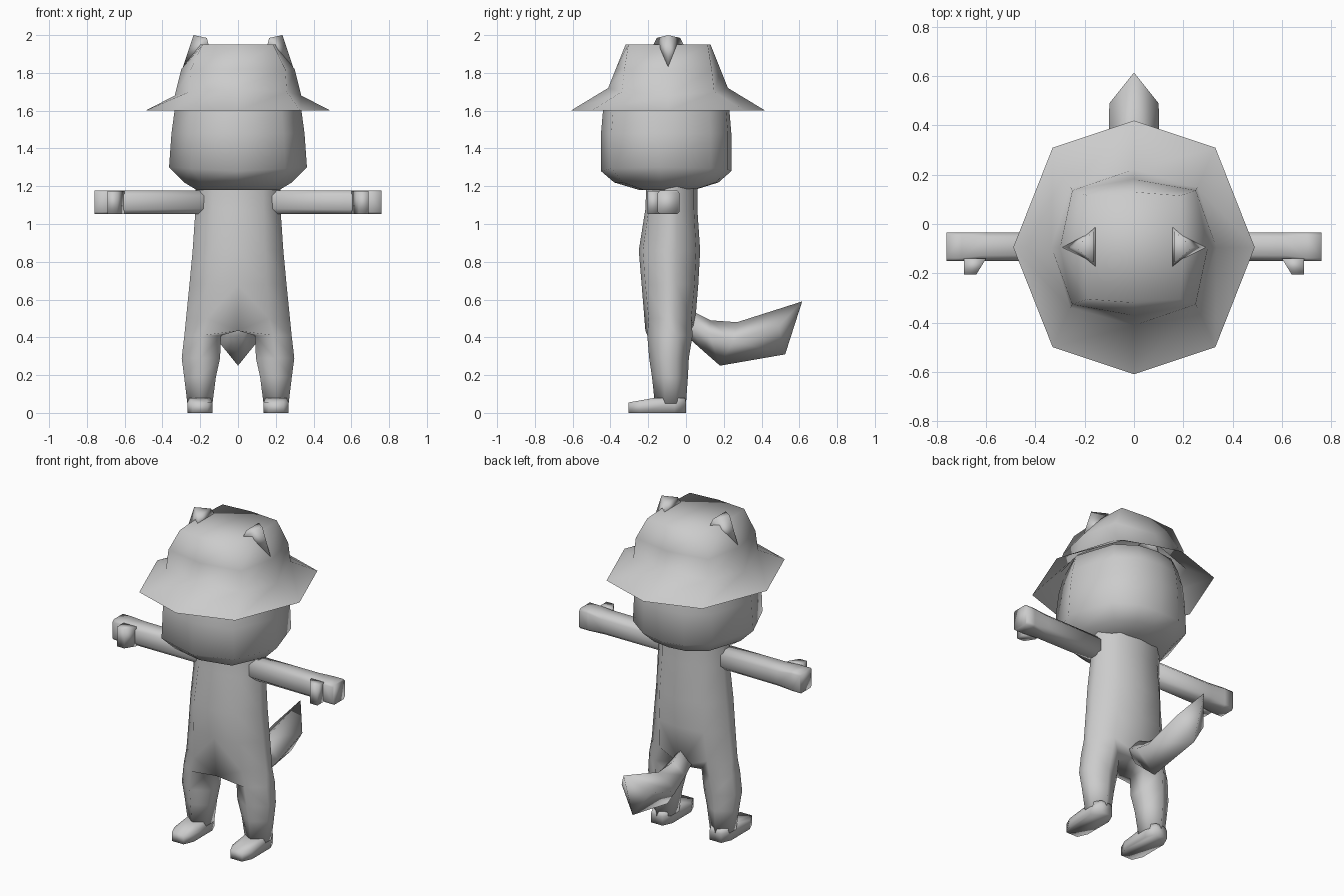
import bpy, bmesh, math

if "Cube" in bpy.data.objects:
    bpy.data.objects.remove(bpy.data.objects["Cube"])

grey = bpy.data.materials.new("plain grey")
grey.diffuse_color = (0.6, 0.6, 0.6, 1)
grey.use_nodes = True
grey.node_tree.nodes["Principled BSDF"].inputs["Base Color"].default_value = grey.diffuse_color


def finish(name, bm):
    bmesh.ops.recalc_face_normals(bm, faces=bm.faces)
    me = bpy.data.meshes.new(name)
    bm.to_mesh(me)
    bm.free()
    me.materials.append(grey)
    for p in me.polygons:
        p.use_smooth = True
    ob = bpy.data.objects.new(name, me)
    bpy.context.collection.objects.link(ob)
    return ob


def skin(bm, rings, cap_start=True, cap_end=True, closed=True):
    """Skin a list of equal-length point rings."""
    vs = [[bm.verts.new(p) for p in r] for r in rings]
    n = len(vs[0])
    for a, b in zip(vs, vs[1:]):
        for i in range(n if closed else n - 1):
            j = (i + 1) % n
            bm.faces.new((a[i], a[j], b[j], b[i]))
    if cap_start:
        bm.faces.new(vs[0])
    if cap_end:
        bm.faces.new(vs[-1])


def loft(name, rings, **kw):
    bm = bmesh.new()
    skin(bm, rings, **kw)
    return finish(name, bm)


def hull(name, pts):
    bm = bmesh.new()
    for p in pts:
        bm.verts.new(p)
    bmesh.ops.convex_hull(bm, input=bm.verts)
    return finish(name, bm)


def box_ring(x0, x1, y0, y1, z, c=0.3):
    """Rectangle with cut corners, as eight points."""
    cx, cy, hx, hy = (x0 + x1) / 2, (y0 + y1) / 2, (x1 - x0) / 2, (y1 - y0) / 2
    k = 1 - c
    unit = [(-k, -1), (k, -1), (1, -k), (1, k), (k, 1), (-k, 1), (-1, k), (-1, -k)]
    return [(cx + u * hx, cy + v * hy, z) for u, v in unit]


# Hat: eight-sided brim, crown turning squarer toward its flat top
hat = [[(x, y, 1.60) for x, y in ((0.49, -0.095), (0.33, 0.31), (0, 0.42), (-0.33, 0.31),
                                  (-0.49, -0.095), (-0.33, -0.50), (0, -0.61), (0.33, -0.50))]]
for rx, ry, z, dz, diag in ((0.335, 0.317, 1.68, 0.04, 1.09), (0.30, 0.277, 1.82, 0, 1.18),
                            (0.20, 0.225, 1.95, 0, 1.32)):
    ring = []
    for i in range(8):
        a = i * math.pi / 4
        s, c = math.sin(a), math.cos(a)
        k = diag if i % 2 else 1
        ring.append((rx * c * k, -0.095 + ry * s * k, z + dz * s * s))
    hat.append(ring)
loft("hat", hat, cap_start=False)

# Head: wide jaw narrowing up into the hat
half = [(0, -0.45), (0.25, -0.395), (0.365, -0.14), (0.275, 0.13), (0.14, 0.222), (0, 0.24)]
outline = half + [(-x, y) for x, y in half[-2:0:-1]]
head = []
for sx, sy, z, tilt in ((0.60, 0.42, 1.18, 0), (0.78, 0.80, 1.22, 0), (1, 1, 1.30, 0.02),
                        (0.965, 1, 1.48, 0), (0.92, 0.97, 1.60, 0), (0.86, 0.88, 1.70, 0)):
    head.append([(x * sx, -0.10 + (y + 0.10) * sy,
                  z + tilt * (abs(x) / 0.365) - tilt) for x, y in outline])
loft("head", head)


# Body: each half is an open torso strip that closes into a leg
def torso_strip(w, y0, y1, z, dip=0.0):
    c, h = (y0 + y1) / 2, (y1 - y0) / 2
    return [(0, y0, z - dip), (0.6 * w, c - 0.87 * h, z), (w, c - 0.22 * h, z),
            (w, c + 0.22 * h, z), (0.6 * w, c + 0.87 * h, z), (0, y1, z - dip)]


def leg_ring(x0, x1, y0, y1, z):
    m, c, h = (x0 + x1) / 2, (y0 + y1) / 2, (y1 - y0) / 2
    return [(x0, c - 0.5 * h, z), (m, y0, z), (x1, c - 0.35 * h, z),
            (x1, c + 0.35 * h, z), (m, y1, z), (x0, c + 0.5 * h, z)]


torso = [torso_strip(*r) for r in (
    (0.225, -0.21, 0.06, 1.21), (0.225, -0.215, 0.06, 1.08), (0.24, -0.25, 0.075, 0.86),
    (0.257, -0.235, 0.065, 0.68), (0.275, -0.215, 0.045, 0.50, 0.065))]
legs = [torso[-1]] + [leg_ring(*r) for r in (
    (0.09, 0.284, -0.205, 0.035, 0.41), (0.095, 0.298, -0.195, 0.015, 0.29),
    (0.117, 0.285, -0.18, 0.01, 0.19), (0.135, 0.268, -0.165, 0.0, 0.05))]
body = bmesh.new()
for s in (-1, 1):
    flip = lambda rings: [[(s * x, y, z) for x, y, z in r] for r in rings]
    skin(body, flip(torso), cap_start=False, cap_end=False, closed=False)
    skin(body, flip(legs), cap_start=False)
bmesh.ops.remove_doubles(body, verts=body.verts, dist=0.0005)
finish("body", body)

# Tail: diamond section sweeping back and up to a point
tail = []
for ty, tz, by, bz, sy, sz, w in (
        (0.01, 0.55, 0.01, 0.40, 0.01, 0.47, 0.06), (0.13, 0.49, 0.10, 0.32, 0.12, 0.42, 0.08),
        (0.27, 0.48, 0.18, 0.25, 0.25, 0.38, 0.105), (0.615, 0.59, 0.525, 0.31, 0.49, 0.46, 0.10)):
    tail.append([(0, ty, tz), (w, sy, sz), (0, by, bz), (-w, sy, sz)])
loft("tail", tail)

for side, s in (("left", -1), ("right", 1)):
    # Ear: wedge poking out of the crown
    hull(side + "_ear", [(s * x, y, z) for x, y, z in (
        (0.235, -0.095, 2.0), (0.165, -0.155, 1.985), (0.165, -0.03, 1.985),
        (0.155, -0.175, 1.945), (0.155, -0.01, 1.945), (0.295, -0.095, 1.82))])

    # Arm, rounder at the shoulder and boxier at the hand
    arm = []
    for x, c in ((0.15, 0.45), (0.60, 0.4), (0.70, 0.2), (0.76, 0.2)):
        ring = box_ring(-0.15, -0.035, 1.052, 1.177, 0, c)
        arm.append([(s * x, a, b) for a, b, _ in ring])
    loft(side + "_arm", arm)

    # Thumb
    thumb = []
    for z in (1.054, 1.175):
        thumb.append([(s * x, y, z) for x, y in
                      ((0.60, -0.14), (0.64, -0.205), (0.69, -0.205), (0.69, -0.14))])
    loft(side + "_thumb", thumb)

    # Foot: flat sole, toe reaching forward
    foot = [box_ring(0.135, 0.268, -0.305, 0.0, 0.0, 0.4),
            box_ring(0.135, 0.268, -0.305, 0.0, 0.055, 0.4),
            box_ring(0.145, 0.258, -0.175, -0.005, 0.078, 0.4)]
    loft(side + "_foot", [[(s * x, y, z) for x, y, z in r] for r in foot])
